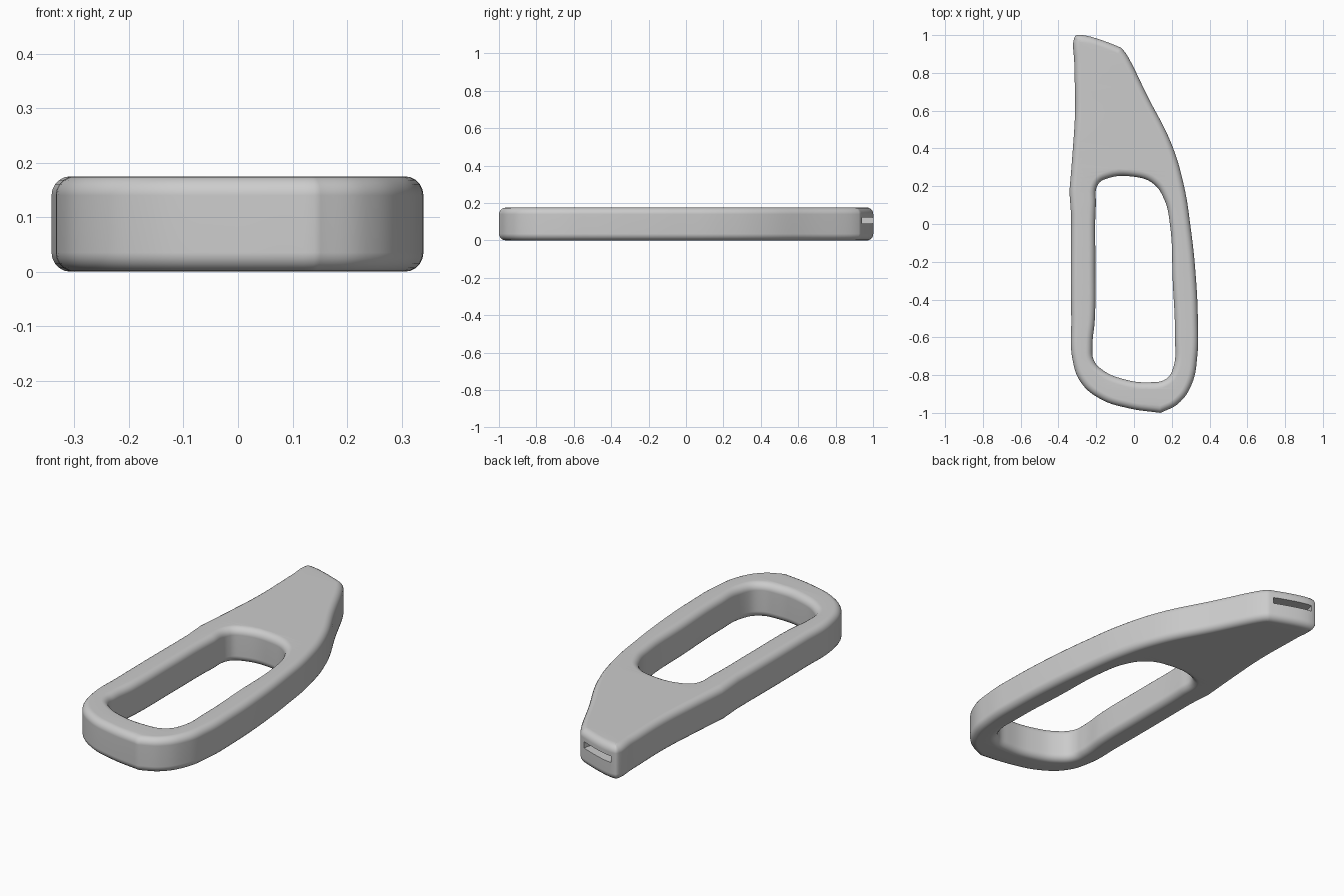
import bpy
import math
from mathutils import Vector

if "Cube" in bpy.data.objects:
    bpy.data.objects.remove(bpy.data.objects["Cube"])

HEIGHT, ROUND = 0.175, 0.035

grey = bpy.data.materials.new("plain grey")
grey.use_nodes = True
grey.diffuse_color = (0.6, 0.6, 0.6, 1)
grey.node_tree.nodes["Principled BSDF"].inputs["Base Color"].default_value = (0.6, 0.6, 0.6, 1)

# Outline and finger hole, seen from above; corners are listed apart
outline = [(-.316, .985), (-.302, 1), (-.085, .94), (-.06, .925), (.08, .66), (.2, .42),
           (.265, .2), (.3, -.02), (.325, -.25), (.338, -.5), (.335, -.7), (.305, -.85),
           (.235, -.95), (.14, -1), (-.03, -.975), (-.18, -.925), (-.28, -.84),
           (-.325, -.72), (-.332, -.5), (-.333, .05), (-.342, .17), (-.325, .38),
           (-.312, .6), (-.316, .85)]
hole = [(-.202, .1), (-.19, .21), (-.145, .24), (0, .25), (.1, .215), (.16, .13),
        (.19, 0), (.205, -.3), (.217, -.6), (.208, -.76), (.17, -.82), (.08, -.838),
        (-.06, -.82), (-.17, -.77), (-.213, -.72), (-.22, -.65), (-.207, -.5), (-.205, -.2)]
corners = {13, 19, 20}


def add_loop(curve, points, sharp=()):
    spline = curve.splines.new("BEZIER")
    spline.bezier_points.add(len(points) - 1)
    spline.use_cyclic_u = True
    for i, (point, (x, y)) in enumerate(zip(spline.bezier_points, points)):
        point.co = (x, y, 0)
        kind = "VECTOR" if i in sharp else "AUTO"
        point.handle_left_type = point.handle_right_type = kind


# Handle body: filled outline with rounded rims
curve = bpy.data.curves.new("handle_body", "CURVE")
curve.dimensions = "2D"
curve.fill_mode = "BOTH"
curve.resolution_u = 8
curve.extrude = HEIGHT / 2 - ROUND
curve.bevel_depth = ROUND
curve.bevel_resolution = 4
curve.offset = -ROUND
add_loop(curve, outline, corners)
add_loop(curve, hole)
body = bpy.data.objects.new("handle_body", curve)
bpy.context.collection.objects.link(body)
body.location.z = HEIGHT / 2
bpy.ops.object.select_all(action="DESELECT")
body.select_set(True)
bpy.context.view_layer.objects.active = body
bpy.ops.object.convert(target="MESH")
body = bpy.context.object
body.data.materials.clear()
body.data.materials.append(grey)
bpy.ops.object.mode_set(mode="EDIT")
bpy.ops.mesh.select_all(action="SELECT")
bpy.ops.mesh.remove_doubles(threshold=0.0005)
bpy.ops.mesh.normals_make_consistent(inside=False)
bpy.ops.object.mode_set(mode="OBJECT")
bpy.ops.object.shade_smooth_by_angle(angle=math.radians(35))

# Slot cut into the slanted end face
a, b = Vector((-.302, 1, 0)), Vector((-.072, .936, 0))
middle = (a + b) / 2
bpy.ops.mesh.primitive_cube_add(size=1, location=(middle.x, middle.y, 0.105))
cutter = bpy.context.object
cutter.name = "slot_cutter"
cutter.scale = (0.2, 0.16, 0.032)
cutter.rotation_euler.z = math.atan2(b.y - a.y, b.x - a.x)
cutter.data.materials.append(grey)
cutter.hide_render = True
cutter.display_type = "WIRE"
cutter.hide_set(True)

cut = body.modifiers.new("slot", "BOOLEAN")
cut.operation = "DIFFERENCE"
cut.solver = "EXACT"
cut.object = cutter
normals = body.modifiers.new("flat_faces", "WEIGHTED_NORMAL")
normals.keep_sharp = True
